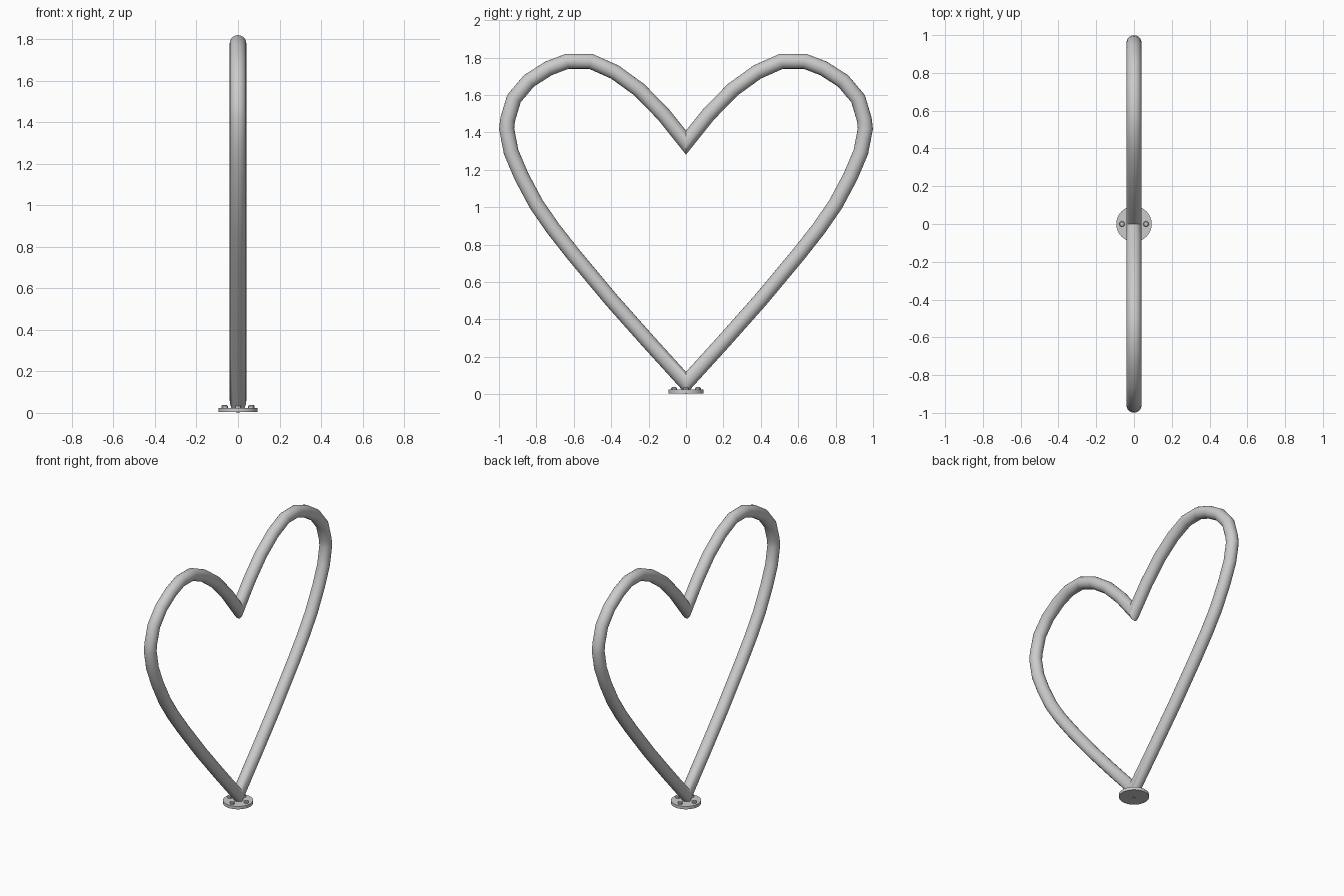
import bpy, bmesh, math
from mathutils import Vector

if "Cube" in bpy.data.objects:
    bpy.data.objects.remove(bpy.data.objects["Cube"])

R = 0.04      # tube radius
SIDES = 20

# right half of the heart centreline (y, z), bottom tip to top notch
half = [(0, 0.06), (0.2, 0.28), (0.4, 0.505), (0.6, 0.745), (0.71, 0.885),
        (0.80, 1.015), (0.88, 1.165), (0.935, 1.295), (0.959, 1.42),
        (0.953, 1.47), (0.92, 1.58), (0.84, 1.675), (0.735, 1.742), (0.635, 1.78),
        (0.51, 1.78), (0.38, 1.722), (0.25, 1.628), (0.12, 1.495), (0, 1.345)]
path = [Vector(p) for p in half] + [Vector((-y, z)) for y, z in half[-2:0:-1]]


def finish(bm, name, angle):
    bmesh.ops.recalc_face_normals(bm, faces=bm.faces)
    me = bpy.data.meshes.new(name)
    bm.to_mesh(me)
    bm.free()
    ob = bpy.data.objects.new(name, me)
    bpy.context.collection.objects.link(ob)
    bpy.ops.object.select_all(action='DESELECT')
    ob.select_set(True)
    bpy.context.view_layer.objects.active = ob
    bpy.ops.object.shade_smooth_by_angle(angle=math.radians(angle))
    return ob


# heart tube: mitred rings swept round the closed path
bm = bmesh.new()
rings = []
n = len(path)
for i, p in enumerate(path):
    a = (p - path[i - 1]).normalized()
    b = (path[(i + 1) % n] - p).normalized()
    na, nb = Vector((a.y, -a.x)), Vector((b.y, -b.x))
    m = (na + nb).normalized()
    m /= m.dot(na)
    ring = []
    for k in range(SIDES):
        t = 2 * math.pi * k / SIDES
        q = p + m * (R * math.cos(t))
        ring.append(bm.verts.new((R * math.sin(t), q.x, q.y)))
    rings.append(ring)
for i in range(n):
    r0, r1 = rings[i], rings[(i + 1) % n]
    for k in range(SIDES):
        j = (k + 1) % SIDES
        bm.faces.new((r0[k], r0[j], r1[j], r1[k]))
finish(bm, "heart_tube", 40)


def lathe(name, profile, x=0, y=0, seg=32):
    """Solid of revolution from (radius, z) pairs."""
    bm = bmesh.new()
    loops = [[bm.verts.new((x + r * math.cos(2 * math.pi * k / seg),
                            y + r * math.sin(2 * math.pi * k / seg), z))
              for k in range(seg)] for r, z in profile]
    for l0, l1 in zip(loops, loops[1:]):
        for k in range(seg):
            j = (k + 1) % seg
            bm.faces.new((l0[k], l0[j], l1[j], l1[k]))
    bm.faces.new(loops[0])
    bm.faces.new(loops[-1])
    return finish(bm, name, 30)


# round foot plate and its four bolts
lathe("base_plate", [(0.094, 0.004), (0.094, 0.024)])
for i in range(4):
    t = i * math.pi / 2
    lathe(f"bolt_{i + 1}", [(0.015, 0.02), (0.015, 0.034), (0.011, 0.038)],
          0.064 * math.cos(t), 0.064 * math.sin(t), 12)
